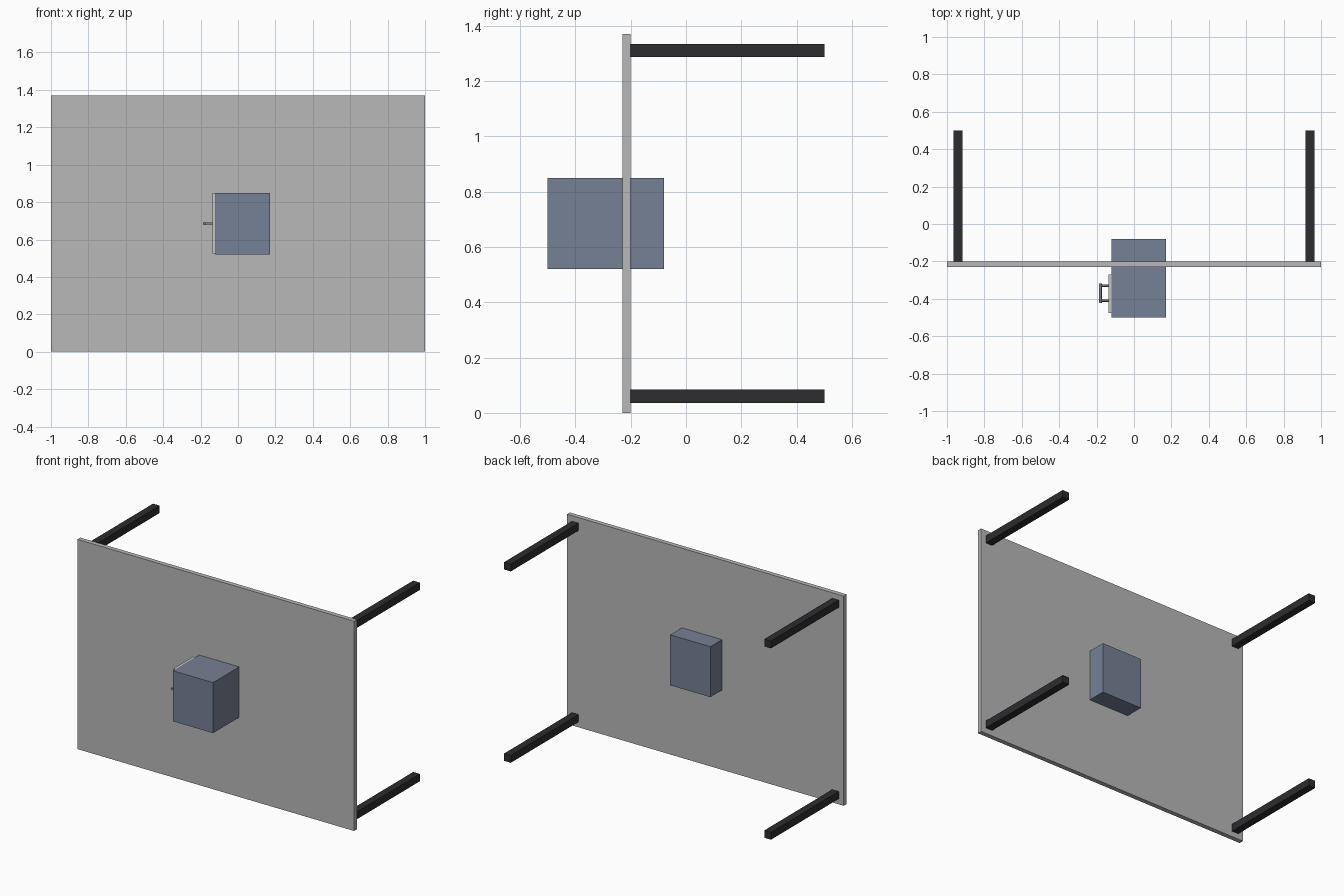
import bpy
from math import pi

cube = bpy.data.objects.get("Cube")
if cube:
    bpy.data.objects.remove(cube, do_unlink=True)


def material(name, r, g, b):
    mat = bpy.data.materials.new(name)
    mat.use_nodes = True
    mat.diffuse_color = (r, g, b, 1)
    mat.node_tree.nodes["Principled BSDF"].inputs["Base Color"].default_value = (r, g, b, 1)
    return mat


def box(name, low, high, mat):
    """Box between two opposite corners."""
    centre = [(a + b) / 2 for a, b in zip(low, high)]
    bpy.ops.mesh.primitive_cube_add(size=1, location=centre)
    ob = bpy.context.object
    ob.name = name
    ob.scale = [b - a for a, b in zip(low, high)]
    bpy.ops.object.transform_apply(location=False, rotation=False, scale=True)
    ob.data.materials.append(mat)
    return ob


def rod(name, centre, length, radius, rotation, mat):
    bpy.ops.mesh.primitive_cylinder_add(vertices=16, radius=radius, depth=length,
                                        location=centre, rotation=rotation)
    ob = bpy.context.object
    ob.name = name
    ob.data.materials.append(mat)
    bpy.ops.object.shade_smooth_by_angle()
    return ob


grey = material("panel grey", 0.48, 0.48, 0.48)
charcoal = material("leg charcoal", 0.026, 0.026, 0.03)
blue = material("cabinet slate blue", 0.18, 0.22, 0.30)
pale = material("drawer pale grey", 0.57, 0.57, 0.58)
steel = material("handle steel", 0.21, 0.23, 0.27)

# Upright table top
box("table_top", (-1, -0.23, 0), (1, -0.2, 1.37), grey)

# Four legs pointing backwards
for side, x in (("right", -0.94), ("left", 0.94)):
    for level, z in (("lower", 0.06), ("upper", 1.31)):
        box(f"leg_{level}_{side}", (x - 0.024, -0.2, z - 0.024),
            (x + 0.024, 0.5, z + 0.024), charcoal)

# Cabinet passing through the table top
box("cabinet", (-0.12, -0.5, 0.52), (0.17, -0.08, 0.85), blue)

# Drawer front on the side of the cabinet, with a bar handle
box("drawer_front", (-0.135, -0.475, 0.525), (-0.12, -0.27, 0.85), pale)
for end, y in (("front", -0.41), ("back", -0.33)):
    rod(f"handle_post_{end}", (-0.157, y, 0.685), 0.046, 0.006, (0, pi / 2, 0), steel)
rod("handle_bar", (-0.18, -0.37, 0.685), 0.106, 0.008, (pi / 2, 0, 0), steel)
